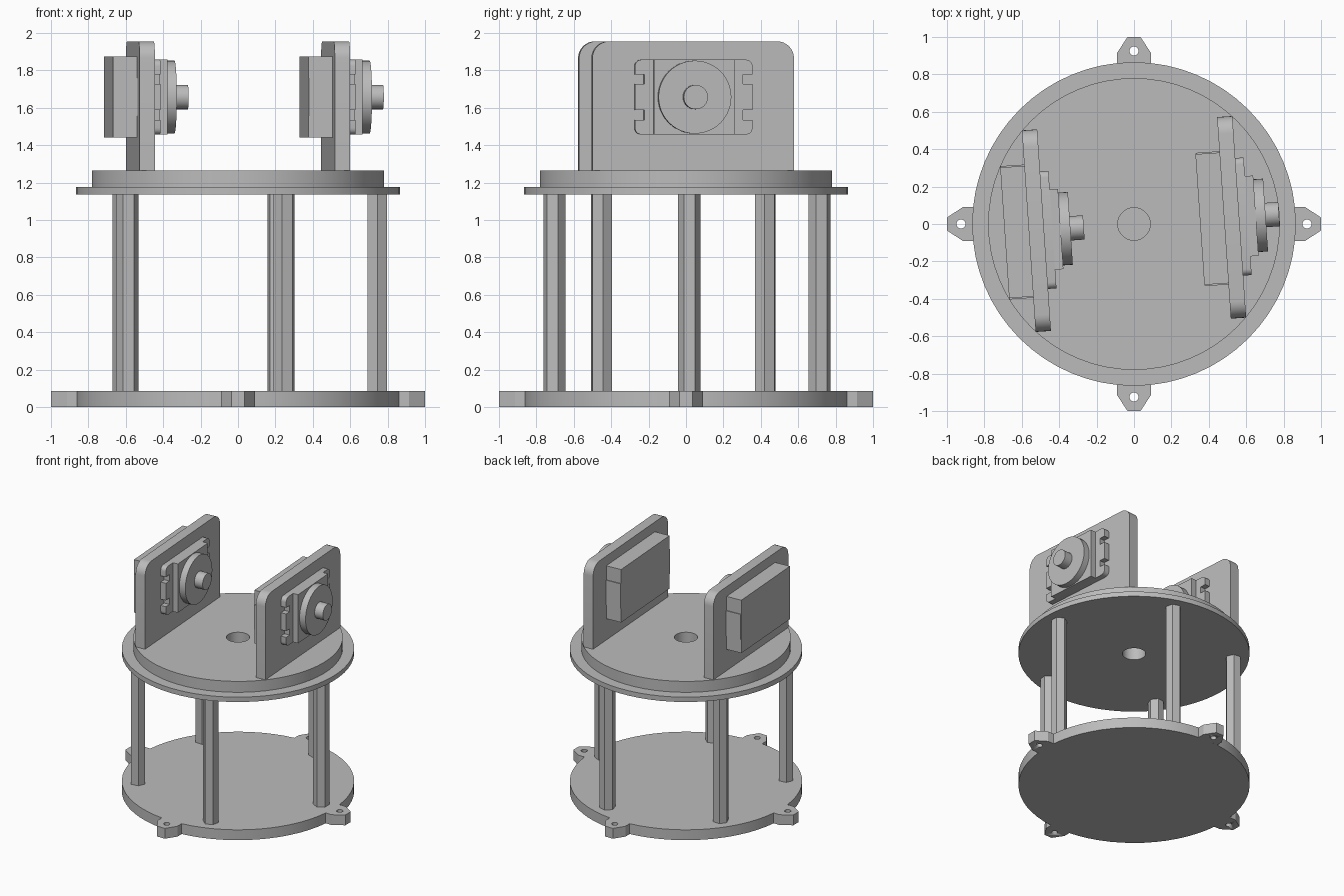
import bpy, bmesh, math
from mathutils import Matrix

if "Cube" in bpy.data.objects:
    bpy.data.objects.remove(bpy.data.objects["Cube"])

grey = bpy.data.materials.new("plain grey")
grey.diffuse_color = (0.5, 0.5, 0.5, 1)
grey.use_nodes = True
grey.node_tree.nodes["Principled BSDF"].inputs["Base Color"].default_value = grey.diffuse_color
TILT = Matrix.Rotation(math.radians(3.9), 4, 'Z')


def finish(name, bm, matrix=None):
    bmesh.ops.recalc_face_normals(bm, faces=bm.faces)
    mesh = bpy.data.meshes.new(name)
    bm.to_mesh(mesh)
    bm.free()
    mesh.materials.append(grey)
    ob = bpy.data.objects.new(name, mesh)
    bpy.context.collection.objects.link(ob)
    if matrix:
        ob.matrix_world = matrix
    bpy.ops.object.select_all(action='DESELECT')
    bpy.context.view_layer.objects.active = ob
    ob.select_set(True)
    bpy.ops.object.shade_smooth_by_angle(angle=math.radians(25))
    return ob


def prism(name, pts, low, high, axis='Z', matrix=None):
    """Extrude an outline along z, or a (y, z) outline along x."""
    bm = bmesh.new()
    place = (lambda p, h: (p[0], p[1], h)) if axis == 'Z' else (lambda p, h: (h, p[0], p[1]))
    a = [bm.verts.new(place(p, low)) for p in pts]
    b = [bm.verts.new(place(p, high)) for p in pts]
    bm.faces.new(a)
    bm.faces.new(b)
    for i in range(len(pts)):
        j = (i + 1) % len(pts)
        bm.faces.new((a[i], a[j], b[j], b[i]))
    return finish(name, bm, matrix)


def circle(r, n, cx=0, cy=0, turn=0):
    return [(cx + r * math.cos(turn + math.tau * i / n),
             cy + r * math.sin(turn + math.tau * i / n)) for i in range(n)]


def arc(cx, cy, r, start, n=8):
    return [(cx + r * math.cos(math.radians(start + 90 * i / n)),
             cy + r * math.sin(math.radians(start + 90 * i / n))) for i in range(n + 1)]


def cut(target, cutter):
    mod = target.modifiers.new("hole", 'BOOLEAN')
    mod.operation = 'DIFFERENCE'
    mod.solver = 'EXACT'
    mod.object = cutter
    cutter.hide_render = True
    cutter.hide_set(True)


# Base disc with four drilled mounting ears
prism("base_disc", circle(0.865, 64), 0, 0.085)
ear = [(0.80, -0.09), (0.915, -0.09), (1.0, -0.035),
       (1.0, 0.035), (0.915, 0.09), (0.80, 0.09)]
for k in range(4):
    m = Matrix.Rotation(k * math.pi / 2, 4, 'Z')
    tab = prism("mounting_ear", ear, 0, 0.085, matrix=m)
    cut(tab, prism("ear_hole_cutter", circle(0.024, 20, 0.925), -0.1, 0.2, matrix=m))

# Five hexagonal pillars
for k in range(5):
    m = Matrix.Rotation(math.radians(1.3 + 72 * k), 4, 'Z')
    prism("pillar", circle(0.06, 6, 0.745, 0, math.pi / 2), 0.085, 1.135, matrix=m)

# Stepped upper platform with a central hole, lathed from its section
section = [(0.087, 1.135), (0.865, 1.135), (0.865, 1.175),
           (0.78, 1.175), (0.78, 1.265), (0.087, 1.265)]
bm = bmesh.new()
N = 64
rings = [[bm.verts.new((x, y, z)) for x, y in circle(r, N)] for r, z in section]
for s in range(len(section)):
    a, b = rings[s], rings[(s + 1) % len(section)]
    for i in range(N):
        j = (i + 1) % N
        bm.faces.new((a[i], a[j], b[j], b[i]))
finish("upper_platform", bm)

# Outlines in (y, z) for the upright panel and the motor parts
ZC = 1.657
panel = ([(-0.54, 1.265), (0.54, 1.265)] + arc(0.45, 1.865, 0.09, 0)
         + arc(-0.45, 1.865, 0.09, 90))
# Notched quarter of the motor flange, mirrored around its centre
quarter = [(0.315, 0.07), (0.265, 0.07), (0.265, 0.122), (0.315, 0.122)] + arc(0.28, 0.165, 0.035, 0, 5)
right = [(y, -z) for y, z in reversed(quarter)] + quarter
flange = [(y, ZC + z) for y, z in right] + [(-y, ZC - z) for y, z in right]


def box(y, low, high):
    return [(-y, low), (y, low), (y, high), (-y, high)]


# Two identical panels, each with a motor
for side, x in (("left", -0.523), ("right", 0.523)):
    m = TILT @ Matrix.Translation((x, 0, 0))
    parts = [
        ("panel", panel, -0.041, 0.041),
        ("motor_body", box(0.35, 1.44, 1.875), -0.17, -0.041),
        ("motor_end_band", box(0.357, 1.555, 1.76), -0.168, -0.041),
        ("motor_flange", flange, 0.041, 0.086),
        ("motor_front_block", box(0.215, ZC - 0.2, ZC + 0.2), 0.041, 0.13),
        ("motor_disc", circle(0.195, 48, 0, ZC), 0.13, 0.182),
        ("motor_shaft", circle(0.065, 32, 0, ZC), 0.182, 0.254),
    ]
    for name, pts, low, high in parts:
        prism(side + "_" + name, pts, low, high, 'X', m)
